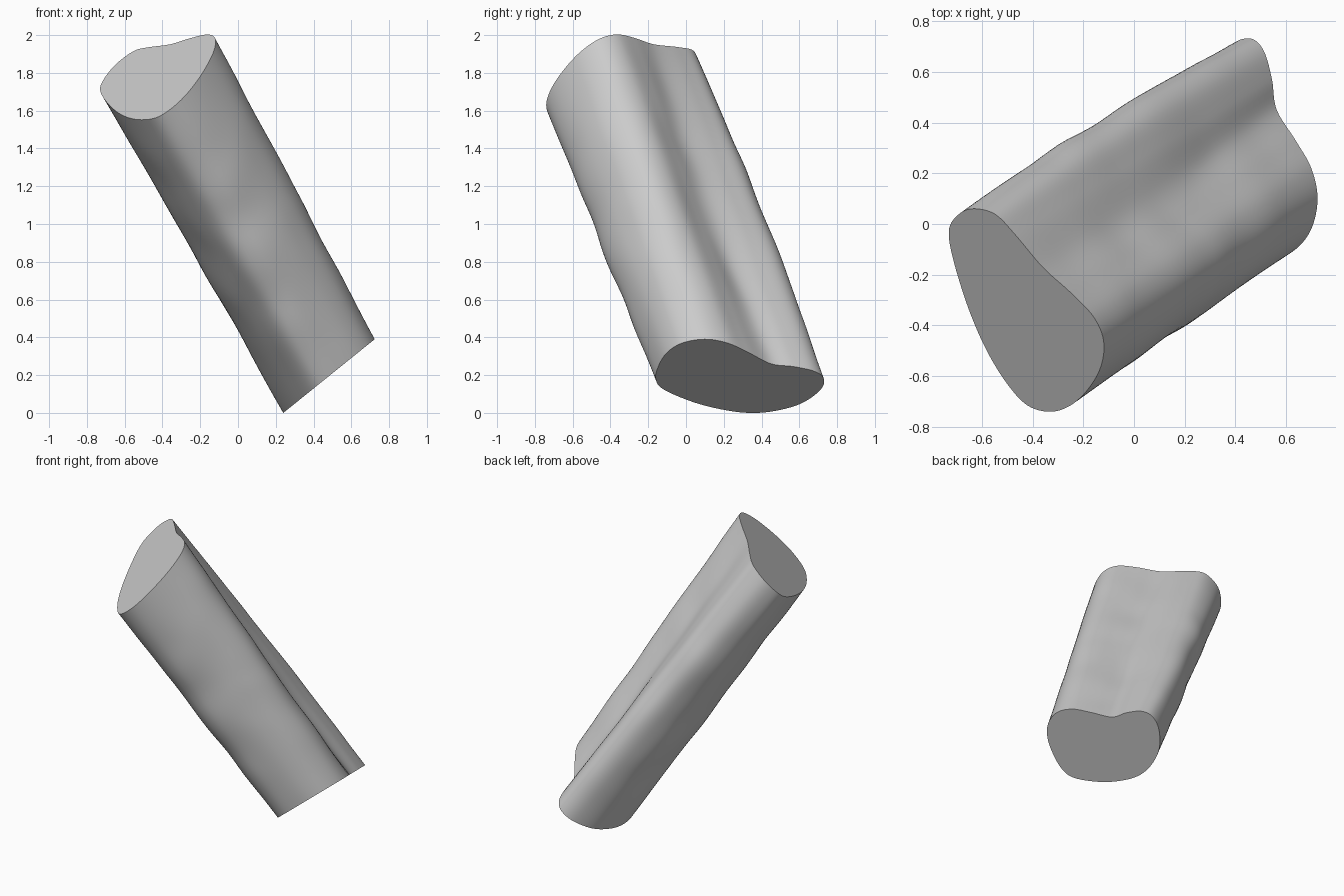
import bpy, bmesh, math
from mathutils import Vector, noise

if "Cube" in bpy.data.objects:
    bpy.data.objects.remove(bpy.data.objects["Cube"])

# Matching outline points of the two cut ends: top as (x, y), bottom as (y, z)
TOP = [(-.64, .06), (-.55, .04), (-.47, -.04), (-.36, -.17), (-.25, -.27), (-.16, -.365),
       (-.12, -.46), (-.13, -.56), (-.18, -.65), (-.25, -.715), (-.33, -.74), (-.42, -.715),
       (-.50, -.63), (-.58, -.50), (-.65, -.34), (-.71, -.15), (-.73, -.03), (-.70, .03)]
BOTTOM = [(.73, .18), (.68, .22), (.57, .245), (.45, .26), (.33, .32), (.22, .37),
          (.10, .39), (-.02, .37), (-.10, .32), (-.145, .25), (-.16, .18), (-.12, .125),
          (.03, .06), (.18, .02), (.33, 0), (.47, .01), (.61, .05), (.71, .12)]
N, SUB, RINGS = len(TOP), 6, 40

# Lift both outlines onto their tilted cut planes
top = [Vector((x, y, 2.362 + .854 * x + .608 * y)) for x, y in TOP]
bottom = [Vector((.24 + 1.24 * z, y, z)) for y, z in BOTTOM]


def smooth_loop(p):
    """Closed Catmull-Rom curve through the points."""
    out = []
    for i in range(N):
        a, b, c, d = (p[(i + k) % N] for k in (-1, 0, 1, 2))
        for s in range(SUB):
            t = s / SUB
            out.append(.5 * (2 * b + (c - a) * t + (2 * a - 5 * b + 4 * c - d) * t * t
                             + (3 * b - a - 3 * c + d) * t ** 3))
    return out


top, bottom = smooth_loop(top), smooth_loop(bottom)
M = len(top)


def bump(i, centre, width):
    d = abs(i / SUB - centre)
    d = min(d, N - d)
    return math.exp(-(d / width) ** 2)


# Log body: loft between the ends, ridge swelling and groove deepening midway
bm = bmesh.new()
rings = []
for r in range(RINGS + 1):
    t = r / RINGS
    pts = [b.lerp(a, t) for a, b in zip(top, bottom)]
    mid = sum(pts, Vector()) / M
    fade = math.sin(math.pi * t)
    ring = []
    for i, p in enumerate(pts):
        out = (p - mid).normalized()
        off = .03 * bump(i, 0, 1.5) - .02 * bump(i, 3.5, 1.2)
        off += .012 * noise.noise(p * 3.5)
        ring.append(bm.verts.new(p + out * off * fade))
    rings.append(ring)
for lo, hi in zip(rings, rings[1:]):
    for i in range(M):
        j = (i + 1) % M
        bm.faces.new((lo[i], lo[j], hi[j], hi[i]))

# Flat cut ends
bm.faces.new(rings[0])
bm.faces.new(rings[-1])
bmesh.ops.recalc_face_normals(bm, faces=bm.faces)

mesh = bpy.data.meshes.new("log")
bm.to_mesh(mesh)
bm.free()
log = bpy.data.objects.new("log", mesh)
bpy.context.collection.objects.link(log)
bpy.context.view_layer.objects.active = log
log.select_set(True)
bpy.ops.object.shade_smooth_by_angle(angle=math.radians(40))
